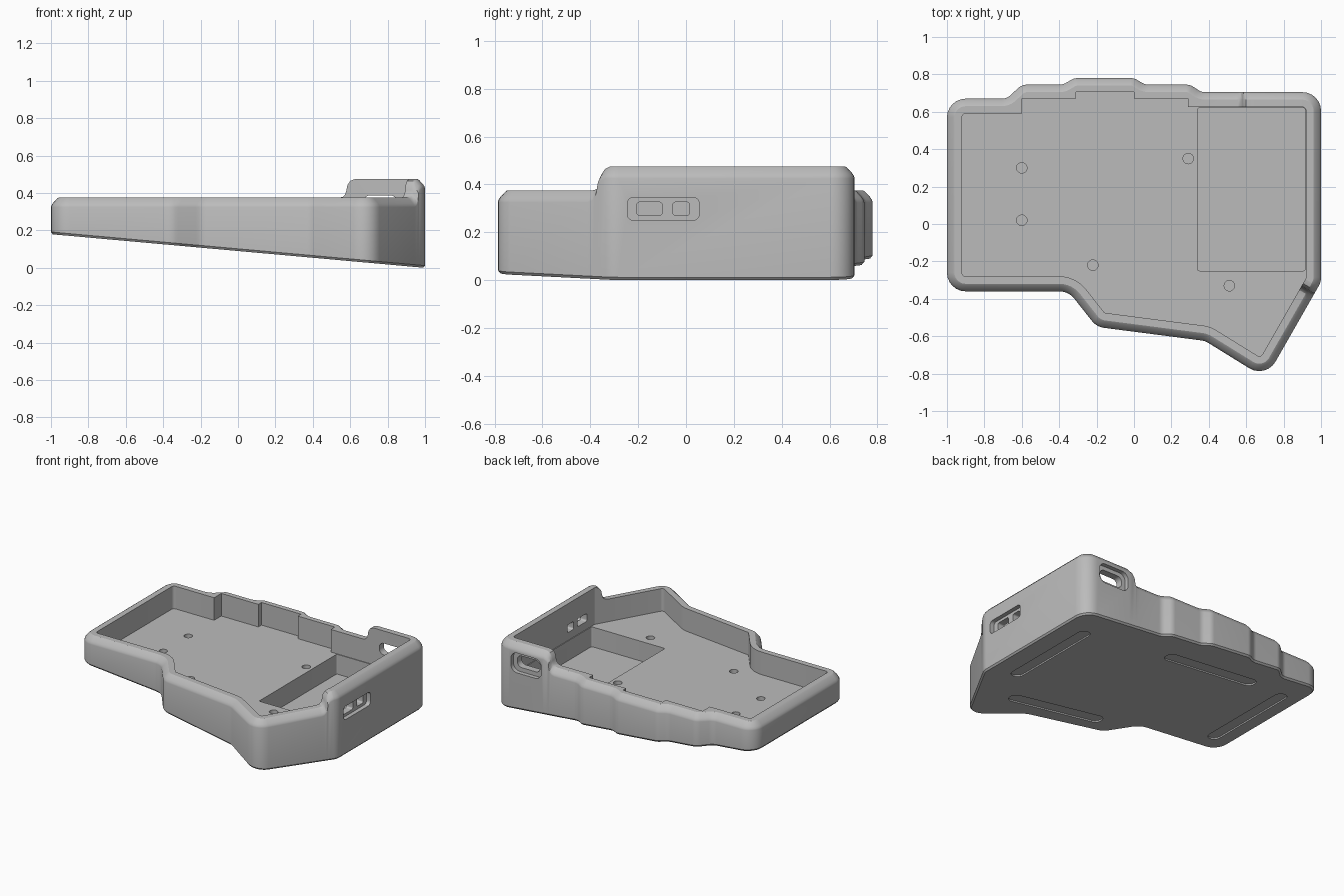
import bpy, bmesh, math
from mathutils import Vector

if "Cube" in bpy.data.objects:
    bpy.data.objects.remove(bpy.data.objects["Cube"])

grey = bpy.data.materials.new("matte grey")
grey.use_nodes = True
grey.diffuse_color = (0.5, 0.5, 0.5, 1)
grey.node_tree.nodes["Principled BSDF"].inputs["Base Color"].default_value = (0.5, 0.5, 0.5, 1)

RIM, RAISE, FLOOR, WALL = 0.375, 0.1, 0.215, 0.08


def base(x):
    """Height of the sloping underside."""
    return 0.09 * (1 - x)


def loft(name, rings):
    """Closed solid through rings of equal length, capped at both ends."""
    bm = bmesh.new()
    loops = [[bm.verts.new(p) for p in ring] for ring in rings]
    n = len(rings[0])
    for a, b in zip(loops, loops[1:]):
        for i in range(n):
            j = (i + 1) % n
            bm.faces.new((a[i], a[j], b[j], b[i]))
    bm.faces.new(loops[0][::-1])
    bm.faces.new(loops[-1])
    bmesh.ops.remove_doubles(bm, verts=bm.verts, dist=1e-4)
    bmesh.ops.recalc_face_normals(bm, faces=bm.faces)
    mesh = bpy.data.meshes.new(name)
    bm.to_mesh(mesh)
    bm.free()
    mesh.materials.append(grey)
    obj = bpy.data.objects.new(name, mesh)
    bpy.context.collection.objects.link(obj)
    return obj


def outline(corners, inset, steps=6, fixed=None):
    """Rounded outline moved inwards; returns (x, y, raise) points."""
    pts = []
    n = len(corners)
    for i, (x, y, r, h) in enumerate(corners):
        if fixed and (x, y) in fixed:
            pts += [(*fixed[(x, y)], h)] * (steps + 1)
            continue
        p = Vector((x, y))
        a = (p - Vector(corners[i - 1][:2])).normalized()
        b = (Vector(corners[(i + 1) % n][:2]) - p).normalized()
        turn = math.atan2(a.x * b.y - a.y * b.x, a.dot(b))
        na, nb = Vector((-a.y, a.x)), Vector((-b.y, b.x))
        q = p + (na + nb) * inset / (1 + na.dot(nb))
        if r == 0:
            pts.append((q.x, q.y, h))
            continue
        side = 1 if turn > 0 else -1
        rad = max(r - side * inset, 0)
        centre = q + (na + nb) * side * rad / (1 + na.dot(nb))
        start = math.atan2(-side * na.y, -side * na.x)
        for k in range(steps + 1):
            t = start + turn * k / steps
            pts.append((centre.x + rad * math.cos(t), centre.y + rad * math.sin(t), h))
    return pts


# Rim step from the low wall up to the raised wall: (distance, height)
STEP = [(0, 0), (.02, .005), (.033, .018), (.04, .04), (.045, .068), (.06, .09), (.085, RAISE)]
tip, shoulder = Vector((.705, -.826)), Vector((1, -.31))
along = (shoulder - tip).normalized()
side_step = [(*(shoulder - along * (.115 - d)), 0, h) for d, h in STEP]
back_step = [(.54 + d, .705, 0, h) for d, h in reversed(STEP)]

corners = [(-1, -.36, .1, 0), (-.35, -.36, .1, 0), (-.2, -.55, .1, 0), (.38, -.625, .1, 0),
           (*tip, .1, 0)] + side_step + [(*shoulder, .1, RAISE), (1, .705, .1, RAISE)] + back_step

# Stepped back edge, each outer corner paired with its square inner corner
bumps = {(.36, .705): (.29, .625), (.3, .745): (.29, .67), (.06, .745): (0, .67),
         (0, .78): (0, .705), (-.32, .78): (-.31, .705), (-.38, .745): (-.31, .67),
         (-.6, .745): (-.6, .67), (-.68, .67): (-.6, .59)}
corners += [(x, y, .07, 0) for x, y in bumps] + [(-1, .67, .1, 0)]

# Case body: underside, outer wall, softened rim, inner wall, floor
outer = outline(corners, 0)
rings = [[(x, y, base(x)) for x, y, h in outline(corners, .01)],
         [(x, y, base(x) + .012) for x, y, h in outer]]
for inset, drop in [(0, .05), (.003, .04), (.01, .029), (.032, .005), (.04, 0)]:
    rings.append([(x, y, RIM + h - drop) for x, y, h in outline(corners, inset)])
inner = outline(corners, WALL, fixed=bumps)
rings.append([(x, y, RIM + h) for x, y, h in inner])
rings.append([(x, y, FLOOR) for x, y, h in inner])
case = loft("case_body", rings)


def cut(cutter):
    """Subtract a cutter from the case and discard it."""
    cutter.hide_render = True
    mod = case.modifiers.new("cut", 'BOOLEAN')
    mod.operation, mod.solver, mod.object = 'DIFFERENCE', 'EXACT', cutter
    bpy.context.view_layer.objects.active = case
    bpy.ops.object.modifier_apply(modifier=mod.name)
    bpy.data.objects.remove(cutter)


def plate(u0, u1, v0, v1, r):
    """Rounded rectangle in two axes."""
    box = [(u0, v0, r, 0), (u1, v0, r, 0), (u1, v1, r, 0), (u0, v1, r, 0)]
    return [(u, v) for u, v, h in outline(box, 0)]


# Battery pocket in the floor
pocket = plate(.34, .915, -.25, .62, .01)
cut(loft("pocket_cutter", [[(x, y, z) for x, y in pocket] for z in (.075, .26)]))

# Screw holes
for cx, cy in [(-.6, .3), (-.6, .02), (-.22, -.22), (.29, .35), (.51, -.33)]:
    hole = plate(cx - .028, cx + .028, cy - .028, cy + .028, .0279)
    cut(loft("hole_cutter", [[(x, y, z) for x, y in hole] for z in (FLOOR - .045, .25)]))

# Side switch recess with two windows
for y0, y1, z0, z1, r, depth in [(-.245, .055, .25, .345, .025, .97),
                                 (-.205, -.1, .27, .326, .012, .85),
                                 (-.055, .015, .27, .326, .012, .85)]:
    shape = plate(y0, y1, z0, z1, r)
    cut(loft("switch_cutter", [[(x, y, z) for y, z in shape] for x in (depth, 1.1)]))

# Back port recess and opening
for x0, x1, z0, z1, r, depth in [(.64, .88, .275, .415, .05, .675),
                                 (.67, .85, .305, .387, .035, .55)]:
    shape = plate(x0, x1, z0, z1, r)
    cut(loft("port_cutter", [[(x, y, z) for x, z in shape] for y in (depth, .85)]))

# Shallow grooves for rubber feet on the underside: centre, length, angle
for cx, cy, length, angle in [(.8, .12, .74, 90), (-.85, .12, .74, 90),
                              (-.22, .5, .74, 0), (.27, -.46, .72, -5)]:
    c, s = math.cos(math.radians(angle)), math.sin(math.radians(angle))
    foot = [(cx + u * c - v * s, cy + u * s + v * c)
            for u, v in plate(-length / 2, length / 2, -.045, .045, .0449)]
    cut(loft("foot_cutter", [[(x, y, base(x) + d) for x, y in foot] for d in (-.05, .01)]))

# Smooth shading with crisp edges
bpy.ops.object.select_all(action='DESELECT')
case.select_set(True)
bpy.context.view_layer.objects.active = case
bpy.ops.object.shade_smooth_by_angle(angle=math.radians(30))
